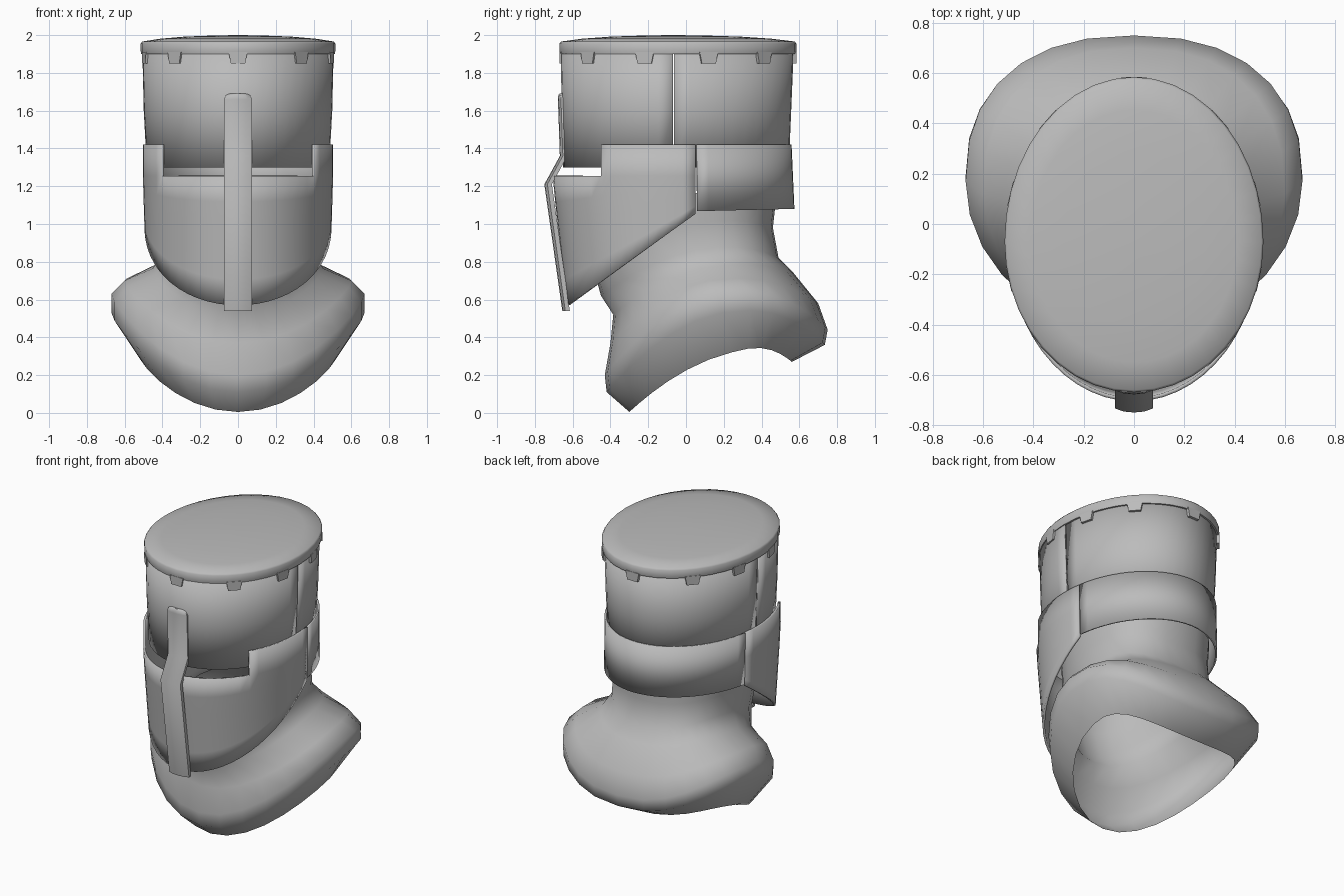
import bpy, math

if "Cube" in bpy.data.objects:
    bpy.data.objects.remove(bpy.data.objects["Cube"])

steel = bpy.data.materials.new("grey_steel")
steel.diffuse_color = (0.5, 0.5, 0.5, 1)
steel.use_nodes = True
steel.node_tree.nodes["Principled BSDF"].inputs["Base Color"].default_value = steel.diffuse_color

CY = -0.07  # plan centre of the helmet


def make(name, verts, faces, thick=0.0, angle=40):
    me = bpy.data.meshes.new(name)
    me.from_pydata(verts, [], faces)
    me.materials.append(steel)
    ob = bpy.data.objects.new(name, me)
    bpy.context.collection.objects.link(ob)
    bpy.ops.object.select_all(action='DESELECT')
    ob.select_set(True)
    bpy.context.view_layer.objects.active = ob
    bpy.ops.object.mode_set(mode='EDIT')
    bpy.ops.mesh.select_all(action='SELECT')
    bpy.ops.mesh.normals_make_consistent(inside=False)
    bpy.ops.object.mode_set(mode='OBJECT')
    if thick:
        m = ob.modifiers.new("thickness", 'SOLIDIFY')
        m.thickness = thick
        m.offset = 0
    bpy.ops.object.shade_smooth_by_angle(angle=math.radians(angle))
    return ob


def egg(t, w, front, back, z, cy=CY):
    """Point on an egg plan; t = 0 is the front, t = pi the back."""
    c = math.cos(t)
    return (w * math.sin(t), cy - c * (cy - front if c > 0 else back - cy), z)


def loft(rows, closed):
    """Join equally long rows of points with quads."""
    n = len(rows[0])
    verts = [p for r in rows for p in r]
    faces = []
    for i in range(len(rows) - 1):
        for j in range(n if closed else n - 1):
            k = (j + 1) % n
            faces.append((i * n + j, i * n + k, (i + 1) * n + k, (i + 1) * n + j))
    return verts, faces


def spread(a, b, n):
    return [a + (b - a) * i / n for i in range(n + 1)]


# Cap: rolled rim and shallow dome
N = 40
prof = [(0.955, 1.90), (0.995, 1.90), (1.0, 1.915), (1.0, 1.955), (0.985, 1.966),
        (0.8, 1.981), (0.55, 1.992), (0.25, 1.998), (0.02, 2.0)]
rows = []
for s, z in prof:
    rows.append([egg(2 * math.pi * j / N, 0.515 * s, CY - 0.60 * s, CY + 0.655 * s, z)
                 for j in range(N)])
v, f = loft(rows, True)
f.append(tuple(range(len(v) - N, len(v))))
make("cap", v, f, angle=50)

# Teeth hanging from the rim
angles = [0, 180] + [s * a for a in (41, 75.5, 107, 138) for s in (1, -1)]
for a in angles:
    t = math.radians(a)
    x, y, _ = egg(t, 0.515, -0.67, 0.585, 0)
    nx, ny = math.sin(t) / 0.515, -math.cos(t) / (0.6 if math.cos(t) > 0 else 0.655)
    ln = math.hypot(nx, ny)
    nx, ny = nx / ln, ny / ln
    v = []
    for d in (-0.025, 0.0):
        for u, z in ((-0.05, 1.91), (-0.038, 1.85), (0.038, 1.85), (0.05, 1.91)):
            v.append((x + nx * d - ny * u, y + ny * d + nx * u, z))
    make("rim_tooth", v, [(0, 1, 2, 3), (4, 5, 6, 7), (0, 1, 5, 4), (1, 2, 6, 5),
                          (2, 3, 7, 6), (3, 0, 4, 7)])

# Upper bowl: front and rear halves with a seam at the sides
seam = math.pi / 2
for name, a, b, inset in (("bowl_front", -seam, seam, 0),
                          ("bowl_rear", seam + 0.012, 2 * math.pi - seam - 0.012, 0.006)):
    rows = []
    for z, w, fy, by in ((1.30, 0.478, -0.645, 0.545), (1.6, 0.494, -0.652, 0.558),
                         (1.94, 0.502, -0.660, 0.572)):
        rows.append([egg(t, w - inset, fy, by - inset, z) for t in spread(a, b, 24)])
    make(name, *loft(rows, False), thick=0.01)

# Face plate: sloping lower edge, eye slit cut out at the top
T_END = math.pi / 2 + math.asin(0.12 / 0.64)
T_SLIT = 0.93
cols = (spread(-T_END, -T_SLIT, 8)[:-1] + spread(-T_SLIT, T_SLIT, 16)
        + spread(T_SLIT, T_END, 8)[1:])


def plate_point(t, z):
    k = min(z, 1.23) - 0.55
    return egg(t, 0.475 + 0.03 * k, -0.62 - 0.115 * k, 0.57, z)


rows = []
for r in range(7):
    row = []
    for t in cols:
        low = 0.55 + 0.51 * (1 - max(-0.2, math.cos(t))) / 1.19
        for _ in range(3):  # settle the lower edge on the slope
            low = 0.55 + 0.72 * (plate_point(t, low)[1] + 0.65)
        low = max(0.55, min(low, 1.06))
        row.append(plate_point(t, 1.42 if r == 6 else low + (1.255 - low) * r / 5))
    rows.append(row)
v, f = loft(rows, False)
f = [q for q in f if not (q[2] >= 6 * len(cols)
                          and abs(cols[q[0] % len(cols)] + cols[q[1] % len(cols)]) / 2 < T_SLIT)]
make("face_plate", v, f, thick=0.015)

# Rear band
rows = []
for z, w, by in ((1.065, 0.492, 0.568), (1.42, 0.497, 0.553)):
    rows.append([egg(t, w, -0.68, by, z + (0.015 if z < 1.2 else 0) * max(0, -math.cos(t)))
                 for t in spread(T_END + 0.015, 2 * math.pi - T_END - 0.015, 28)])
make("rear_band", *loft(rows, False), thick=0.012)

# Nose rib: arched strip following the front
rows = []
for z, y, w in ((0.54, -0.655, 0.075), (1.21, -0.75, 0.075), (1.36, -0.668, 0.075),
                (1.66, -0.678, 0.075), (1.682, -0.676, 0.064), (1.69, -0.67, 0.045)):
    rows.append([(-w, y + 0.04, z), (-w, y + 0.016, z), (-w * 0.55, y + 0.004, z), (0, y, z),
                 (w * 0.55, y + 0.004, z), (w, y + 0.016, z), (w, y + 0.04, z)])
v, f = loft(rows, True)
f += [tuple(range(7)), tuple(range(len(v) - 7, len(v)))]
make("nose_rib", v, f, angle=50)

# Hood: neck flowing into an open shoulder collar
# front y, front z, half width, side y, side z, back y, back z
rings = [(-0.50, 1.08, 0.42, 0.00, 1.16, 0.48, 1.16),
         (-0.50, 0.80, 0.41, 0.03, 1.00, 0.46, 0.98),
         (-0.45, 0.62, 0.40, 0.05, 0.86, 0.49, 0.82),
         (-0.385, 0.52, 0.45, 0.08, 0.765, 0.57, 0.74),
         (-0.40, 0.37, 0.60, 0.12, 0.70, 0.70, 0.58),
         (-0.43, 0.20, 0.67, 0.17, 0.63, 0.75, 0.44),
         (-0.42, 0.11, 0.67, 0.19, 0.53, 0.735, 0.36),
         (-0.30, 0.005, 0.53, 0.24, 0.32, 0.56, 0.27)]
rows = []
for fy, fz, w, sy, sz, by, bz in rings:
    row = []
    for j in range(28):
        t = 2 * math.pi * j / 28
        c, s = math.cos(t), math.sin(t)
        e = 1.0 if c > 0 else 0.85  # squarer towards the back
        x = w * math.copysign(abs(s) ** e, s)
        y = sy - (sy - fy) * c if c > 0 else sy + (by - sy) * abs(c) ** e
        z = sz + (fz - bz) / 2 * c + ((fz + bz) / 2 - sz) * c * c
        row.append((x, y, z))
    rows.append(row)
make("hood", *loft(rows, True), angle=60)
